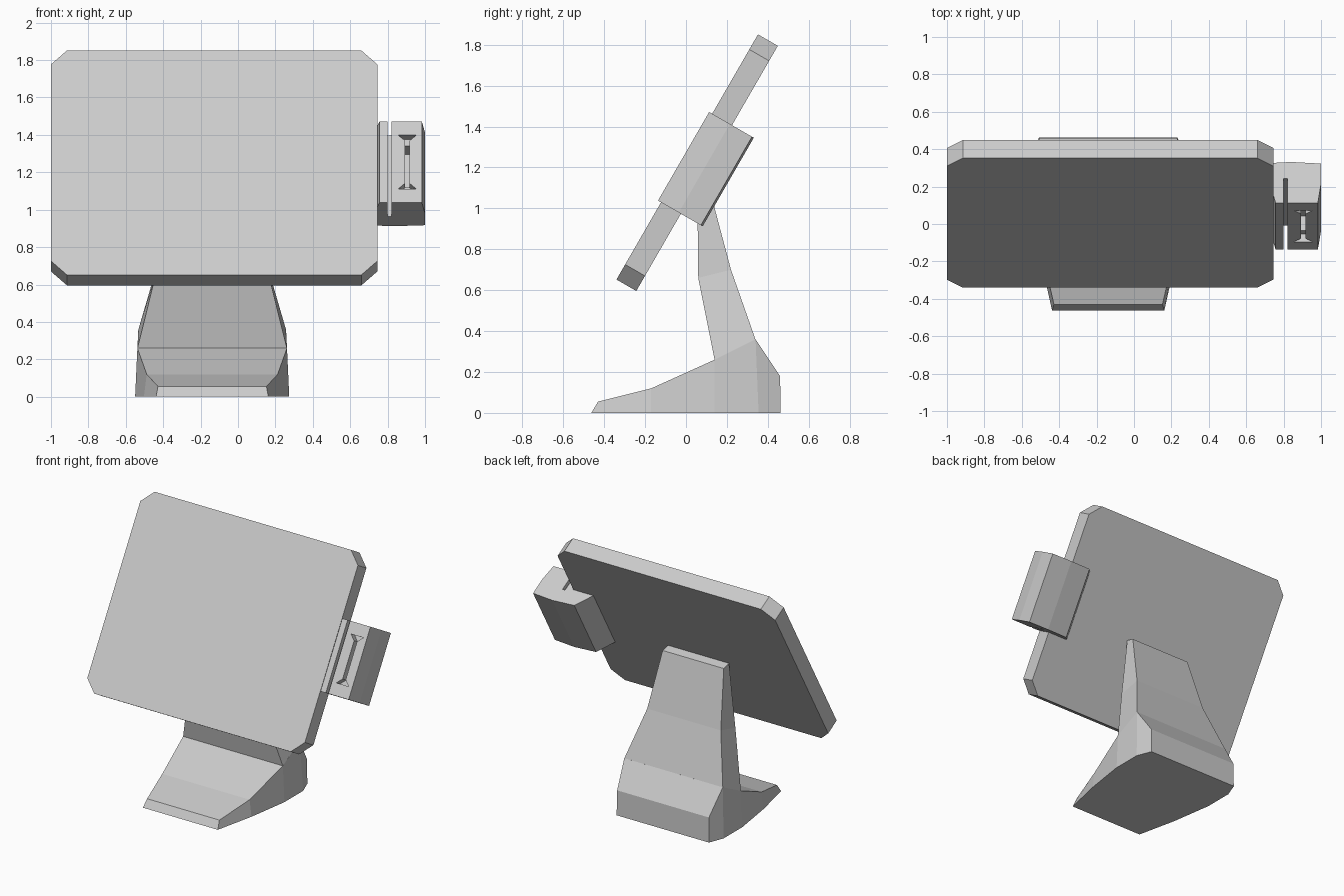
import bpy, bmesh, math
from mathutils import Matrix

if "Cube" in bpy.data.objects:
    bpy.data.objects.remove(bpy.data.objects["Cube"])

# Tilted frame of the screen: local x = width, y = up the face, z = out of the face
TILT = Matrix.Translation((0, -0.34, 0.652)) @ Matrix.Rotation(math.radians(60), 4, 'X')


def loft(name, rings, matrix=None):
    """Skin equal-length rings of points and cap both ends."""
    bm = bmesh.new()
    loops = [[bm.verts.new(p) for p in ring] for ring in rings]
    count = len(loops[0])
    for a, b in zip(loops, loops[1:]):
        for i in range(count):
            j = (i + 1) % count
            bm.faces.new((a[i], a[j], b[j], b[i]))
    bm.faces.new(loops[0][::-1])
    bm.faces.new(loops[-1])
    bmesh.ops.recalc_face_normals(bm, faces=bm.faces)
    mesh = bpy.data.meshes.new(name)
    bm.to_mesh(mesh)
    bm.free()
    obj = bpy.data.objects.new(name, mesh)
    bpy.context.collection.objects.link(obj)
    if matrix:
        obj.matrix_world = matrix
    return obj


def face_prism(name, outline, n0, n1):
    """Outline on the screen plane, extruded along its normal."""
    return loft(name, [[(x, u, n) for x, u in outline] for n in (n0, n1)], TILT)


def cut(target, cutter):
    cutter.hide_render = True
    mod = target.modifiers.new("cut", 'BOOLEAN')
    mod.operation = 'DIFFERENCE'
    mod.solver = 'EXACT'
    mod.object = cutter
    bpy.context.view_layer.objects.active = target
    bpy.ops.object.modifier_apply(modifier=mod.name)
    bpy.data.objects.remove(cutter)


# Screen slab with chamfered corners
L, R, H, C = -1.0, 0.745, 1.384, 0.085
face_prism("screen", [(L + C, 0), (R - C, 0), (R, C), (R, H - C),
                      (R - C, H), (L + C, H), (L, H - C), (L, C)], -0.112, 0)

# Card reader hooked round the screen edge, with an open swipe groove
section = [(0.757, 0.017), (0.80, 0.017), (0.80, -0.133), (0.82, -0.133),
           (0.82, 0.017), (0.983, 0.017), (1.0, -0.10), (1.0, -0.225),
           (0.84, -0.235), (0.67, -0.225), (0.585, -0.112), (0.745, -0.112),
           (0.745, -0.03)]
reader = loft("card_reader", [[(x, u, n) for x, n in section] for u in (0.436, 0.936)], TILT)

# Card insert slot: flared finger notches joined by a narrow, deeper strip
cx = 0.905
flare = [(0.05, 0.519), (0.012, 0.555), (0.012, 0.818), (0.05, 0.854)]
notch = [(cx + d, u) for d, u in flare] + [(cx - d, u) for d, u in reversed(flare)]
cut(reader, face_prism("notch_cutter", notch, -0.03, 0.1))
strip = [(cx - 0.011, 0.56), (cx + 0.011, 0.56), (cx + 0.011, 0.813), (cx - 0.011, 0.813)]
cut(reader, face_prism("strip_cutter", strip, -0.12, 0.1))

# Stand base: stations (bottom y, top y, top z, bottom half width, top half width)
SX = -0.138
stations = [(-0.463, -0.43, 0.055, 0.30, 0.29), (-0.17, -0.17, 0.12, 0.365, 0.35),
            (0.14, 0.14, 0.26, 0.412, 0.40), (0.355, 0.34, 0.36, 0.412, 0.395),
            (0.463, 0.46, 0.18, 0.37, 0.368)]
loft("stand_base", [[(SX - b, yb, 0), (SX + b, yb, 0), (SX + t, yt, zt), (SX - t, yt, zt)]
                    for yb, yt, zt, b, t in stations])

# Stand neck: levels (front y, z, half width, back y, z, half width)
levels = [(0.14, 0.258, 0.40, 0.34, 0.358, 0.395), (0.06, 0.66, 0.30, 0.22, 0.70, 0.295),
          (0.055, 1.11, 0.245, 0.115, 1.095, 0.245)]
loft("stand_neck", [[(SX - f, yf, zf), (SX + f, yf, zf), (SX + b, yb, zb), (SX - b, yb, zb)]
                    for yf, zf, f, yb, zb, b in levels])
